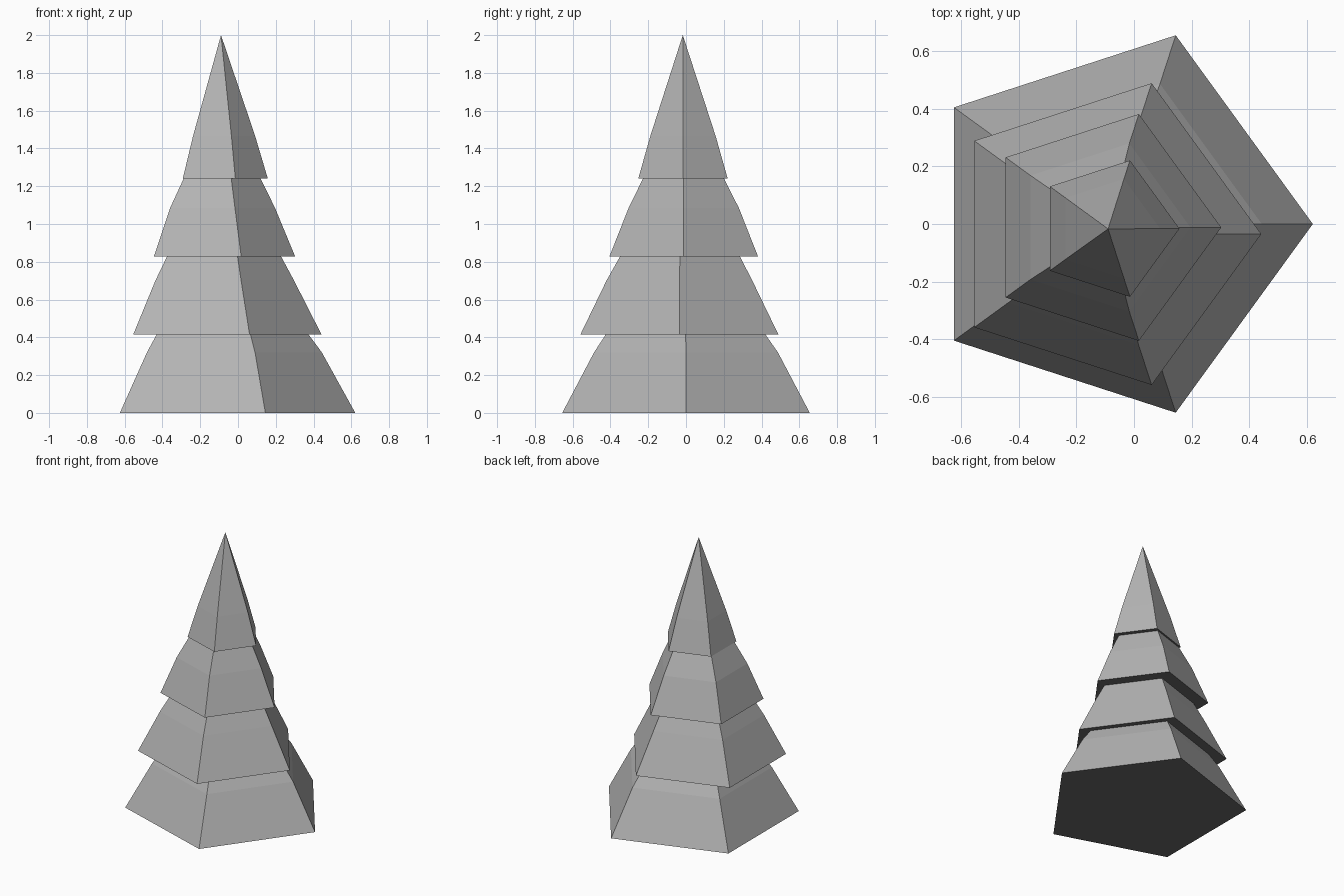
import bpy, bmesh, math

if "Cube" in bpy.data.objects:
    bpy.data.objects.remove(bpy.data.objects["Cube"])

def flat_colour(name, value):
    mat = bpy.data.materials.new(name)
    mat.diffuse_color = (value, value, value, 1)
    mat.use_nodes = True
    mat.node_tree.nodes["Principled BSDF"].inputs["Base Color"].default_value = mat.diffuse_color
    return mat

grey = flat_colour("mid_grey", 0.456)
dark = flat_colour("dark_grey_underside", 0.14)

SIDES = 5
AXIS = (-0.09, -0.017)   # all tiers lean towards the top's axis

def branch_tier(name, cx, cy, radius, z0, z_mid, mid_radius, z_top):
    """Closed pentagonal cone with a slight bend, one corner pointing to +x."""
    bm = bmesh.new()
    def ring(r, z):
        return [bm.verts.new((cx + r * math.cos(a), cy + r * math.sin(a), z))
                for a in (math.tau * i / SIDES for i in range(SIDES))]
    low, mid = ring(radius, z0), ring(mid_radius, z_mid)
    tip = bm.verts.new((*AXIS, z_top))
    bm.faces.new(low[::-1]).material_index = 1   # dark underside
    for i in range(SIDES):
        j = (i + 1) % SIDES
        bm.faces.new((low[i], low[j], mid[j], mid[i]))
        bm.faces.new((mid[i], mid[j], tip))
    me = bpy.data.meshes.new(name)
    bm.to_mesh(me)
    bm.free()
    me.materials.append(grey)
    me.materials.append(dark)
    bpy.context.collection.objects.link(bpy.data.objects.new(name, me))

# Four stacked tiers, each slightly off the trunk axis
branch_tier("bottom_branches", -0.068, 0.0, 0.689, 0.0, 0.32, 0.512, 1.04)
branch_tier("lower_branches", -0.109, -0.035, 0.551, 0.415, 0.70, 0.406, 1.42)
branch_tier("upper_branches", -0.111, -0.012, 0.414, 0.827, 1.085, 0.307, 1.67)
branch_tier("top_branches", -0.091, -0.016, 0.249, 1.24, 1.465, 0.182, 2.0)
